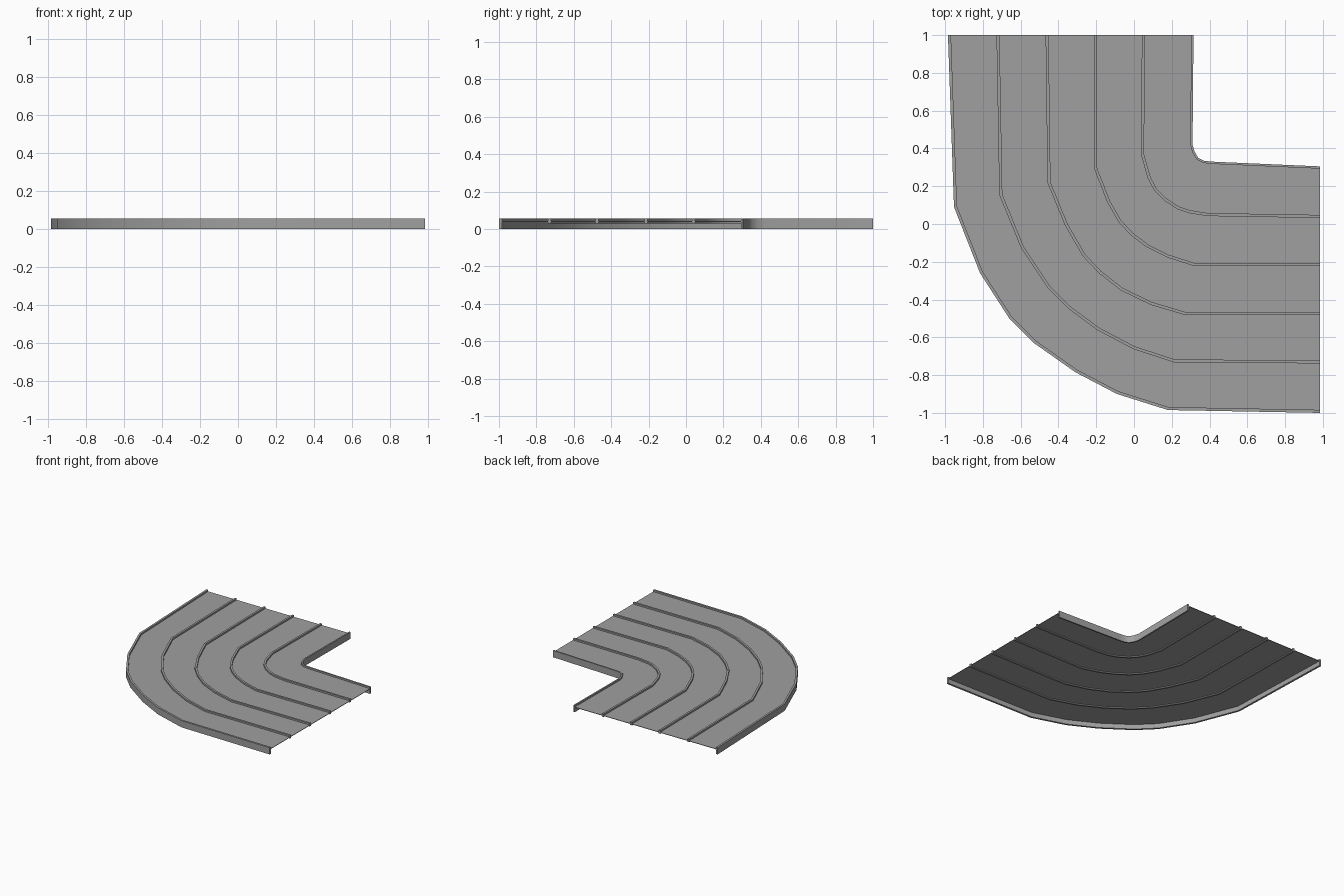
import bpy
import bmesh
import math
from mathutils import Vector

default_cube = bpy.data.objects.get("Cube")
if default_cube:
    bpy.data.objects.remove(default_cube, do_unlink=True)

# One plain grey for the whole track
grey = bpy.data.materials.new("plain grey")
grey.use_nodes = True
colour = (0.35, 0.35, 0.35, 1)
grey.diffuse_color = colour
grey.node_tree.nodes["Principled BSDF"].inputs["Base Color"].default_value = colour

# Heights
TOP = 0.055
FLOOR = 0.04
FLOOR_THICKNESS = 0.004
DIVIDER_BOTTOM = 0.03

# Bend lines in hundredths, from the back end round to the left end
OUTER = [(-98.5, 100), (-95.3, 9), (-81.5, -26), (-66, -50), (-53, -63),
         (-31, -78.5), (-9, -90), (18, -98.5), (98.5, -100)]
INNER = [(31.5, 100), (31, 42), (32, 38.5), (34, 35), (37, 33.5),
         (41.5, 33), (98.5, 30.5)]
DIVIDERS = {
    "outer_divider": [(-72, 100), (-70.5, 15.5), (-59, -12.5), (-45, -33.5),
                      (-34.5, -44), (-19, -55.5), (0, -65.5), (21.5, -72.5),
                      (98.5, -73)],
    "outer_middle_divider": [(-46, 100), (-45, 22), (-36, 0), (-26.5, -16.5),
                             (-18, -25.5), (-6.5, -34.5), (9, -42),
                             (27.5, -47.5), (98.5, -47.5)],
    "inner_middle_divider": [(-20.5, 100), (-20.5, 30), (-13.5, 12),
                             (-7.5, 1.5), (-1, -5.5), (7, -11.5), (18, -17),
                             (32, -21.5), (98.5, -21.5)],
    "inner_divider": [(5, 100), (4.5, 37), (8, 24.5), (11.5, 18), (16.5, 13),
                      (23.5, 8.5), (29.5, 6.5), (39, 5), (98.5, 4)],
}


def to_points(path):
    return [Vector(point) / 100 for point in path]


def offset(points, distance):
    """Shift an open path sideways with mitred corners."""
    shifted = []
    for i, point in enumerate(points):
        before = points[max(i - 1, 0)]
        after = points[min(i + 1, len(points) - 1)]
        directions = [(b - a).normalized()
                      for a, b in ((before, point), (point, after))
                      if (b - a).length > 0]
        along = sum(directions, Vector((0, 0))).normalized()
        normal = Vector((-along.y, along.x))
        shifted.append(point + normal * distance / along.dot(directions[0]))
    return shifted


def finish(name, bm):
    bmesh.ops.recalc_face_normals(bm, faces=bm.faces)
    mesh = bpy.data.meshes.new(name)
    bm.to_mesh(mesh)
    bm.free()
    mesh.materials.append(grey)
    obj = bpy.data.objects.new(name, mesh)
    bpy.context.collection.objects.link(obj)
    bpy.ops.object.select_all(action='DESELECT')
    bpy.context.view_layer.objects.active = obj
    obj.select_set(True)
    bpy.ops.object.shade_smooth_by_angle(angle=math.radians(35))
    return obj


def rail(name, left, right, bottom, top):
    """Sweep a rectangular section between two matching side lines."""
    bm = bmesh.new()
    rings = [[bm.verts.new((p.x, p.y, z))
              for p, z in ((a, bottom), (b, bottom), (b, top), (a, top))]
             for a, b in zip(left, right)]
    for near, far in zip(rings, rings[1:]):
        for i in range(len(near)):
            j = (i + 1) % len(near)
            bm.faces.new((near[i], near[j], far[j], far[i]))
    bm.faces.new(rings[0])
    bm.faces.new(rings[-1])
    return finish(name, bm)


outer = to_points(OUTER)
inner = to_points(INNER)

# Full height side walls, thickened toward the track
rail("outer_wall", outer, offset(outer, 0.016), 0, TOP)
rail("inner_wall", inner, offset(inner, -0.012), 0, TOP)

# Low dividers that pass through the floor
for name, path in DIVIDERS.items():
    points = to_points(path)
    rail(name, offset(points, -0.008), offset(points, 0.008), DIVIDER_BOTTOM, TOP)

# Thin raised floor sheet between the walls
bm = bmesh.new()
outline = offset(outer, 0.008) + offset(inner, -0.006)[::-1]
sheet = bm.faces.new([bm.verts.new((p.x, p.y, FLOOR - FLOOR_THICKNESS / 2))
                      for p in outline])
extruded = bmesh.ops.extrude_face_region(bm, geom=[sheet], use_keep_orig=True)
raised = [v for v in extruded["geom"] if isinstance(v, bmesh.types.BMVert)]
bmesh.ops.translate(bm, verts=raised, vec=(0, 0, FLOOR_THICKNESS))
finish("track_floor", bm)
